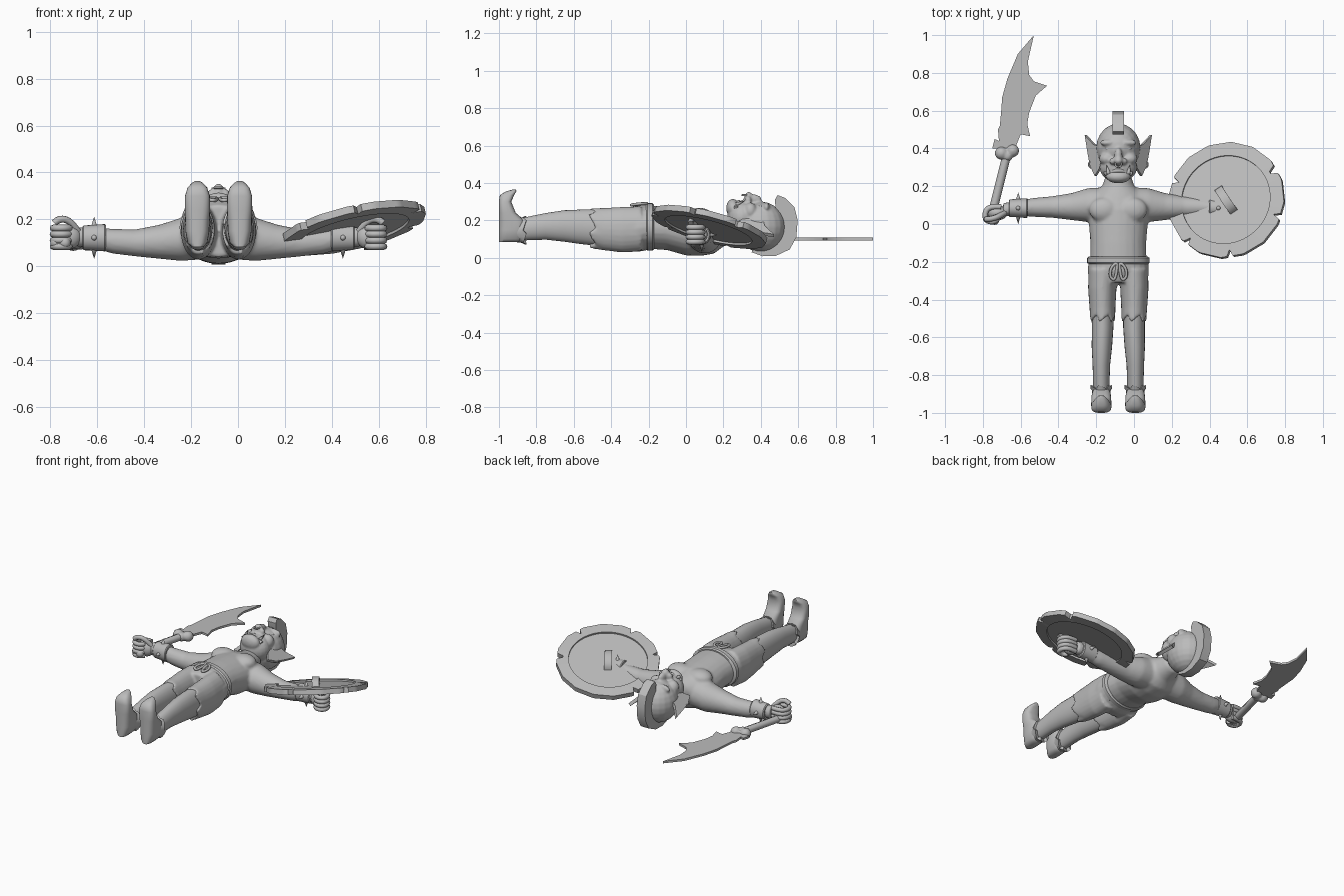
import bpy, bmesh, math
from mathutils import Vector, Matrix

old = bpy.data.objects.get("Cube")
if old:
    bpy.data.objects.remove(old)

CX = -0.083          # body centre line
SIDES = (("left", 1), ("right", -1))

clay = bpy.data.materials.new("clay grey")
clay.use_nodes = True
GREY = (0.5, 0.5, 0.5, 1)
clay.diffuse_color = GREY
clay.node_tree.nodes["Principled BSDF"].inputs["Base Color"].default_value = GREY


def finish(name, bm, voxel=0, angle=40):
    """Turn a bmesh into an object; voxel > 0 fuses overlapping volumes."""
    bmesh.ops.recalc_face_normals(bm, faces=bm.faces)
    mesh = bpy.data.meshes.new(name)
    bm.to_mesh(mesh)
    bm.free()
    ob = bpy.data.objects.new(name, mesh)
    bpy.context.collection.objects.link(ob)
    mesh.materials.append(clay)
    bpy.ops.object.select_all(action="DESELECT")
    ob.select_set(True)
    bpy.context.view_layer.objects.active = ob
    bpy.ops.object.shade_smooth_by_angle(angle=math.radians(angle))
    if voxel:
        mod = ob.modifiers.new("fuse", "REMESH")
        mod.mode, mod.voxel_size, mod.use_smooth_shade = "VOXEL", voxel, True
        soft = ob.modifiers.new("soften", "SMOOTH")
        soft.factor, soft.iterations = 0.5, 3
    return ob


def loft(bm, axis, stations, n=24, power=1.0, jag=0):
    """Skin ellipses (t, c1, c2, r1, r2) along an axis; jag tears the last ring."""
    rings = []
    for k, (t, c1, c2, r1, r2) in enumerate(stations):
        ring = []
        for i in range(n):
            a = 2 * math.pi * i / n
            u, v = math.cos(a), math.sin(a)
            u = c1 + r1 * math.copysign(abs(u) ** power, u)
            v = c2 + r2 * math.copysign(abs(v) ** power, v)
            w = t + (jag * (i % 4 - 1.5) if k == len(stations) - 1 else 0)
            ring.append(bm.verts.new({"x": (w, u, v), "y": (u, w, v), "z": (u, v, w)}[axis]))
        rings.append(ring)
    for a, b in zip(rings, rings[1:]):
        for i in range(n):
            bm.faces.new((a[i], a[(i + 1) % n], b[(i + 1) % n], b[i]))
    for ring in (rings[0], rings[-1]):
        hub = bm.verts.new(sum((v.co for v in ring), Vector()) / n)
        for i in range(n):
            bm.faces.new((ring[i], ring[(i + 1) % n], hub))


def ball(bm, centre, size):
    m = Matrix.Translation(centre) @ Matrix.Diagonal((*size, 1))
    bmesh.ops.create_uvsphere(bm, u_segments=20, v_segments=12, radius=1, matrix=m)


def spike(bm, base, direction, r, length):
    d = Vector(direction).normalized()
    m = Matrix.Translation(Vector(base) + d * length / 2) @ d.to_track_quat("Z", "Y").to_matrix().to_4x4()
    bmesh.ops.create_cone(bm, cap_ends=True, segments=10, radius1=r, radius2=0, depth=length, matrix=m)


def slab(name, points, push):
    """Extrude a flat outline by the vector push, centred on the outline."""
    bm = bmesh.new()
    push = Vector(push)
    face = bm.faces.new([bm.verts.new(Vector(p) - push / 2) for p in points])
    ext = bmesh.ops.extrude_face_region(bm, geom=[face], use_keep_orig=True)
    bmesh.ops.translate(bm, vec=push, verts=[g for g in ext["geom"] if isinstance(g, bmesh.types.BMVert)])
    return finish(name, bm, angle=30)


def tube(name, points, r, closed=False):
    cu = bpy.data.curves.new(name, "CURVE")
    cu.dimensions, cu.bevel_depth, cu.bevel_resolution = "3D", r, 2
    cu.resolution_u, cu.use_fill_caps = 6, True
    sp = cu.splines.new("NURBS")
    sp.points.add(len(points) - 1)
    for p, co in zip(sp.points, points):
        p.co = (*co, 1)
    sp.order_u, sp.use_endpoint_u, sp.use_cyclic_u = 3, not closed, closed
    ob = bpy.data.objects.new(name, cu)
    bpy.context.collection.objects.link(ob)
    cu.materials.append(clay)
    return ob


# Torso, chest and arms, fused into one skin
bm = bmesh.new()
loft(bm, "y", [(-.23, CX, .165, .15, .115), (-.1, CX, .158, .148, .117), (0, CX, .14, .156, .128),
               (.08, CX, .135, .16, .125), (.15, CX, .13, .14, .108), (.2, CX, .14, .085, .08),
               (.28, CX, .15, .06, .06)])
for side, s in SIDES:
    ball(bm, (CX + s * .075, .075, .222), (.08, .066, .045))
    loft(bm, "x", [(CX + s * d, y, z, ry, rz) for d, y, z, ry, rz in (
        (.06, .1, .13, .095, .1), (.16, .1, .115, .09, .092), (.25, .092, .105, .071, .073),
        (.35, .09, .1, .057, .058), (.45, .088, .107, .05, .053), (.55, .083, .125, .037, .042),
        (.61, .075, .125, .036, .042))])
finish("torso_and_arms", bm, .01)

# Trousers with torn hems
bm = bmesh.new()
loft(bm, "y", [(-.19, CX, .165, .158, .121), (-.25, CX, .158, .162, .125), (-.31, CX, .15, .155, .11)])
for side, s in SIDES:
    loft(bm, "y", [(-.24, CX + s * .08, .155, .078, .12), (-.34, CX + s * .085, .15, .075, .122),
                   (-.44, CX + s * .084, .153, .069, .113), (-.5, CX + s * .083, .158, .067, .107)],
         jag=-.014)
finish("trousers", bm, .008)

# Belt and its tied cord
bm = bmesh.new()
loft(bm, "y", [(-.172, CX, .165, .155, .12), (-.18, CX, .165, .166, .127),
               (-.205, CX, .165, .166, .127), (-.213, CX, .165, .155, .12)], n=32)
finish("belt", bm)
for side, s in SIDES:
    tube(side + "_cord_loop", [(CX + s * x, y, z) for x, y, z in (
        (.005, -.2, .29), (.04, -.23, .29), (.045, -.28, .285), (.02, -.3, .28), (.008, -.25, .285))], .008, True)

for side, s in SIDES:
    lx = CX + s * .09
    # Lower leg
    bm = bmesh.new()
    loft(bm, "y", [(-.42, lx - s * .007, .158, .06, .1), (-.55, lx - s * .007, .165, .057, .093),
                   (-.65, lx - s * .003, .17, .054, .084), (-.75, lx, .168, .046, .071),
                   (-.9, lx, .15, .042, .058)])
    finish(side + "_lower_leg", bm)
    # Boot with curled toe, flat sole and flared cuff
    bm = bmesh.new()
    loft(bm, "z", [(.083, lx, -.945, .025, .055), (.1, lx, -.935, .042, .065), (.15, lx, -.93, .051, .07),
                   (.2, lx, -.932, .052, .068), (.24, lx, -.955, .054, .045), (.3, lx, -.967, .053, .033),
                   (.335, lx, -.957, .042, .038), (.355, lx, -.935, .024, .028), (.364, lx, -.918, .01, .01)],
         power=.7)
    finish(side + "_boot", bm, angle=50)
    bm = bmesh.new()
    loft(bm, "y", [(-.92, lx, .147, .046, .062), (-.88, lx, .147, .05, .067), (-.862, lx, .147, .058, .077)],
         jag=.006)
    finish(side + "_boot_cuff", bm)

    # Bracer with spikes
    bm = bmesh.new()
    loft(bm, "x", [(CX + s * d, .084, .122, r, r + .006) for d, r in
                   ((.48, .048), (.485, .052), (.575, .046), (.58, .04))])
    for dy, dz in ((0, 1), (0, -1), (1, 0), (-1, 0)):
        spike(bm, (CX + s * .53, .084 + dy * .044, .122 + dz * .05), (0, dy, dz), .013, .04)
    finish(side + "_bracer", bm)
    # Closed fist
    bm = bmesh.new()
    ball(bm, (CX + s * .64, .06, .125), (.055, .04, .052))
    finish(side + "_palm", bm)
    for i in range(4):
        z = .085 + i * .026
        tube(f"{side}_finger_{i + 1}", [(CX + s * d, y, z) for d, y in (
            (.62, .09), (.68, .095), (.708, .06), (.7, .015), (.65, .01), (.635, .035))], .0145)
    tube(side + "_thumb", [(CX + s * d, y, z) for d, y, z in (
        (.6, .06, .15), (.63, .04, .195), (.68, .025, .205), (.7, .025, .185))], .015)

# Head: skull, jaw, brow, cheeks and nose fused together
bm = bmesh.new()
ball(bm, (CX, .4, .165), (.118, .132, .135))
ball(bm, (CX, .3, .215), (.1, .08, .09))
ball(bm, (CX, .25, .265), (.065, .035, .05))
ball(bm, (CX, .355, .31), (.022, .05, .03))
ball(bm, (CX, .335, .325), (.025, .022, .027))
for side, s in SIDES:
    ball(bm, (CX + s * .028, .332, .308), (.02, .018, .022))
    ball(bm, (CX + s * .06, .345, .25), (.042, .035, .045))
    ball(bm, (CX + s * .048, .43, .27), (.05, .018, .026))
finish("head", bm, .007)

# Face details, ears and earrings
tube("lower_lip", [(CX + x, .285 - abs(x) * .25, .302 - abs(x) * .5) for x in (-.07, -.035, 0, .035, .07)], .012)
tube("nose_ring", [(CX + .018 * math.cos(a), .318 + .018 * math.sin(a), .335)
                   for a in (k * math.pi / 4 for k in range(8))], .005, True)
for side, s in SIDES:
    bm = bmesh.new()
    ball(bm, (CX + s * .045, .398, .272), (.024, .013, .013))
    finish(side + "_eye", bm)
    bm = bmesh.new()
    spike(bm, (CX + s * .053, .27, .285), (s * .2, 1, .45), .012, .05)
    finish(side + "_tusk", bm)
    slab(side + "_ear", [(CX + s * d, y, .2 - (d - .09)) for d, y in (
        (.085, .31), (.12, .255), (.145, .31), (.158, .38), (.172, .47), (.125, .42), (.085, .41))],
         (s * .012, 0, .016))
    tube(side + "_earring", [(CX + s * .145 + .012 * math.cos(a), .315 + .018 * math.sin(a), .15)
                             for a in (k * math.pi / 4 for k in range(8))], .004, True)

# Crest running from forehead over the crown to the nape
outer = [(.475, .31), (.49, .335), (.53, .32), (.58, .27), (.597, .2), (.59, .11), (.555, .045),
         (.48, .01), (.41, .008), (.35, .03)]
inner = [(.38, .07), (.46, .08), (.51, .17), (.48, .26)]
slab("crest", [(CX, y, z) for y, z in outer + inner], (.06, 0, 0))

# Notched blade with a bone grip
outline = [(-.75, .4), (-.738, .45), (-.715, .44), (-.72, .5), (-.71, .52), (-.702, .61), (-.698, .67),
           (-.67, .77), (-.615, .9), (-.53, 1), (-.562, .86), (-.555, .79), (-.53, .755), (-.46, .732),
           (-.52, .68), (-.555, .59), (-.565, .53), (-.55, .465), (-.6, .475), (-.63, .4)]
slab("blade", [(x, y, .1) for x, y in outline], (0, 0, .014))
tube("grip", [(-.757, .03, .1), (-.72, .18, .1), (-.672, .37, .1)], .023)
bm = bmesh.new()
for x, y, r in ((-.702, .375, .035), (-.642, .388, .034), (-.672, .36, .03), (-.775, .03, .026), (-.738, .02, .026)):
    ball(bm, (x, y, .1), (r, r, r))
finish("grip_knobs", bm, .007)

# Round shield: many-sided chipped rim, board and raised strap
tilt = Vector((-.23, .26, 1)).to_track_quat("Z", "Y").to_matrix().to_4x4()
place = Matrix.Translation((.49, .125, .165)) @ tilt
chips = (6, 54, 120, 170, 297)
bm = bmesh.new()
rings = []
for deg in range(0, 360, 3):
    a = math.radians(deg)
    step = math.pi / 8
    rad = .316 * math.cos(step / 2) / math.cos(a % step - step / 2)
    if any(abs(deg - c) <= 2 for c in chips):
        rad -= .035
    rings.append([bm.verts.new((r * math.cos(a), r * math.sin(a), z)) for r, z in (
        (.24, -.02), (rad, -.016), (rad, .016), (.24, .02))])
for a, b in zip(rings, rings[1:] + rings[:1]):
    for i in range(4):
        bm.faces.new((a[i], a[(i + 1) % 4], b[(i + 1) % 4], b[i]))
finish("shield_rim", bm, angle=25).matrix_world = place
bm = bmesh.new()
bmesh.ops.create_cone(bm, cap_ends=True, segments=32, radius1=.25, radius2=.25, depth=.018)
finish("shield_board", bm).matrix_world = place
arch = [(r * math.cos(a) * 1.25, r * math.sin(a) * .95)
        for r, order in ((.066, range(9)), (.057, range(8, -1, -1))) for a in (k * math.pi / 8 for k in order)]
slab("shield_strap", [(0, y, z) for y, z in arch], (.045, 0, 0)).matrix_world = (
    place @ Matrix.Rotation(math.radians(-8), 4, "Z"))
